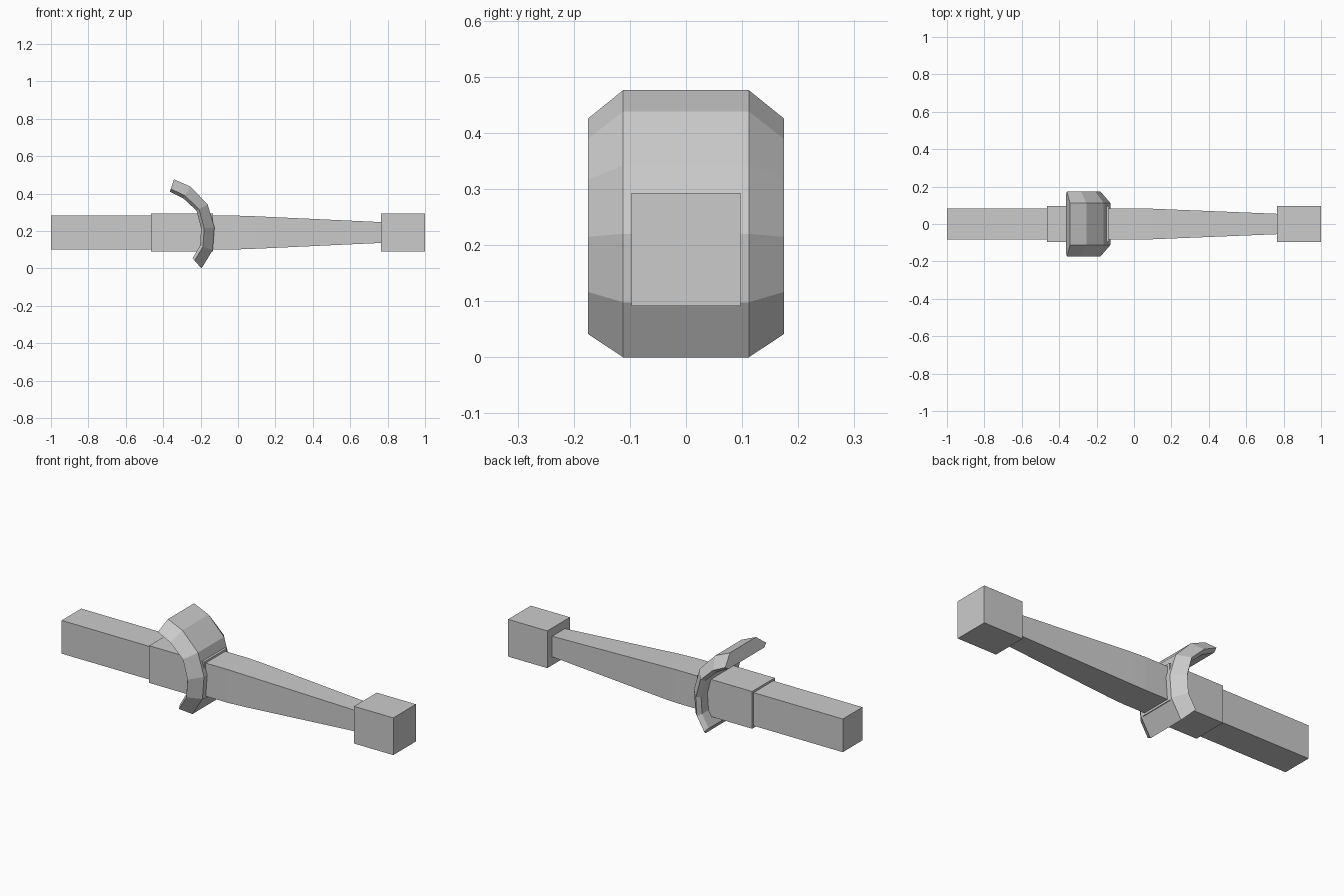
import bpy

if "Cube" in bpy.data.objects:
    bpy.data.objects.remove(bpy.data.objects["Cube"])

ZC = 0.192  # height of the long axis


def mesh_object(name, verts, faces):
    me = bpy.data.meshes.new(name)
    me.from_pydata(verts, [], faces)
    me.update()
    ob = bpy.data.objects.new(name, me)
    bpy.context.collection.objects.link(ob)
    return ob


def loft(name, rings):
    """Skin a list of closed rings and cap both ends."""
    n = len(rings[0])
    verts = [p for r in rings for p in r]
    faces = [(k * n + i, k * n + (i + 1) % n, (k + 1) * n + (i + 1) % n, (k + 1) * n + i)
             for k in range(len(rings) - 1) for i in range(n)]
    faces.append(tuple(reversed(range(n))))
    faces.append(tuple(range((len(rings) - 1) * n, len(rings) * n)))
    return mesh_object(name, verts, faces)


def square_bar(name, sections):
    """Square bar along x from (x, half width, half height) sections."""
    return loft(name, [[(x, -w, ZC - h), (x, w, ZC - h), (x, w, ZC + h), (x, -w, ZC + h)]
                       for x, w, h in sections])


# Handle, tapering toward the pommel
square_bar("handle", [(-1.0, .084, .090), (0.0, .084, .090), (.09, .082, .087), (.78, .054, .055)])
# Collar under the guard and block at the end
square_bar("collar", [(-.465, .097, .101), (-.135, .097, .101)])
square_bar("pommel", [(.765, .097, .101), (1.0, .097, .101)])

# Curved guard: outer and inner points (x, z) of each station
stations = [((-.342, .476), (-.364, .410)),
            ((-.255, .438), (-.292, .374)),
            ((-.162, .342), (-.222, .309)),
            ((-.126, .220), (-.197, .213)),
            ((-.135, .098), (-.203, .122)),
            ((-.195, .000), (-.243, .054))]
# Bevelled cross-section: (y, depth from outer 0 to inner 1)
section = [(-.112, 0), (.112, 0), (.175, .77), (.152, 1), (-.152, 1), (-.175, .77)]
guard = loft("guard", [[(o[0] + (i[0] - o[0]) * d, y, o[1] + (i[1] - o[1]) * d)
                        for y, d in section] for o, i in stations])

# Consistent outward normals
import bmesh
for ob in bpy.context.collection.objects:
    bm = bmesh.new()
    bm.from_mesh(ob.data)
    bmesh.ops.recalc_face_normals(bm, faces=bm.faces)
    bm.to_mesh(ob.data)
    bm.free()
